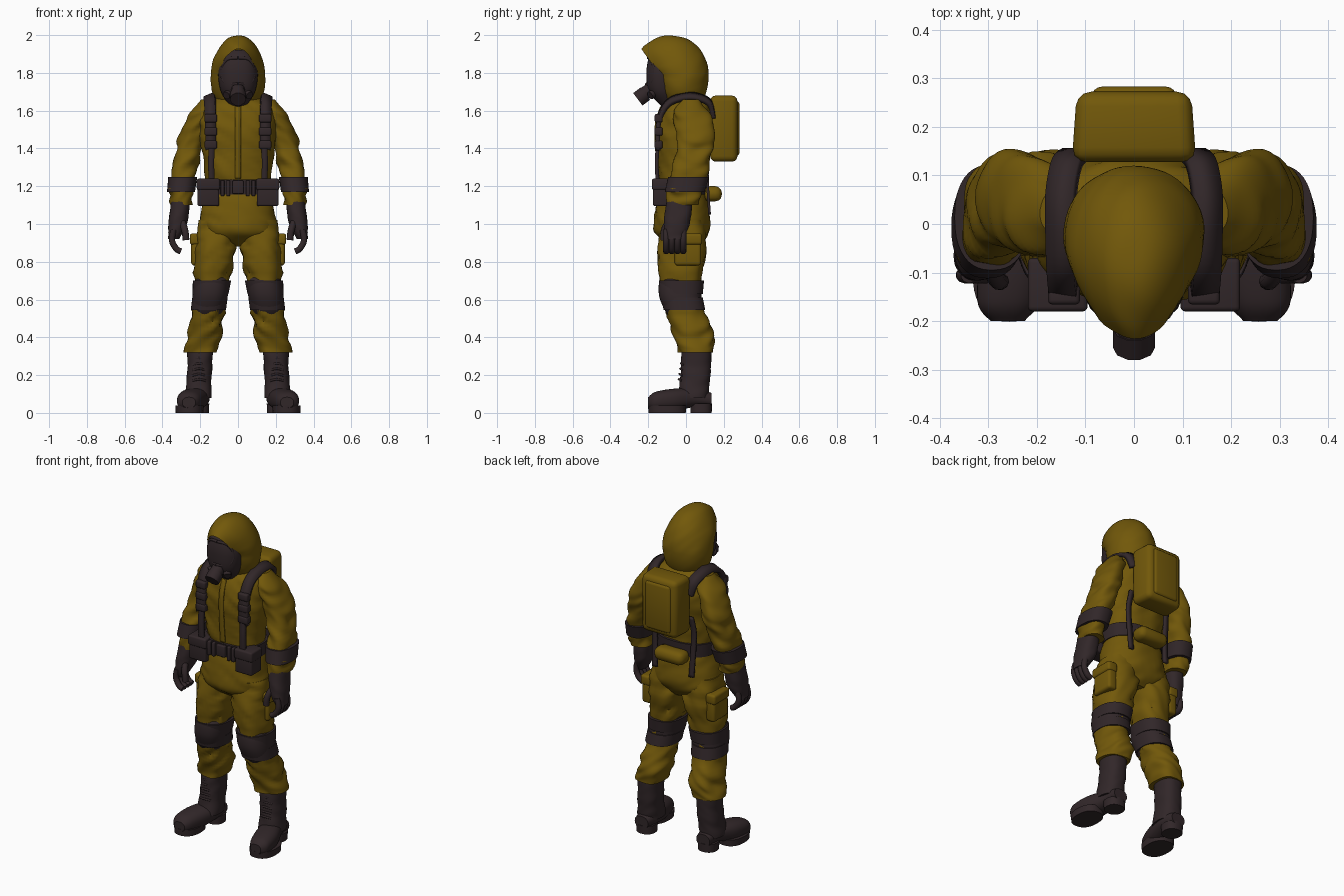
import bpy, bmesh, math
from mathutils import Vector, noise

cube = bpy.data.objects.get("Cube")
if cube:
    bpy.data.objects.remove(cube, do_unlink=True)


def material(name, colour):
    mat = bpy.data.materials.new(name)
    mat.use_nodes = True
    mat.diffuse_color = (*colour, 1)
    mat.node_tree.nodes["Principled BSDF"].inputs["Base Color"].default_value = (*colour, 1)
    return mat


OLIVE = material("olive cloth", (.168, .098, .003))
DARK = material("dark rubber", (.031, .02, .022))


def add_mirror(obj):
    modifier = obj.modifiers.new("Mirror", 'MIRROR')
    modifier.use_mirror_merge = False


def finish(name, bm, mat, mirror):
    """Turn a bmesh into a smooth shaded object, mirrored left to right if wanted."""
    bmesh.ops.recalc_face_normals(bm, faces=bm.faces)
    mesh = bpy.data.meshes.new(name)
    bm.to_mesh(mesh)
    bm.free()
    mesh.materials.append(mat)
    obj = bpy.data.objects.new(name, mesh)
    bpy.context.collection.objects.link(obj)
    bpy.ops.object.select_all(action='DESELECT')
    obj.select_set(True)
    bpy.context.view_layer.objects.active = obj
    bpy.ops.object.shade_smooth_by_angle(angle=math.radians(42))
    if mirror:
        add_mirror(obj)
    return obj


def spline(rows, steps):
    """Smoothly interpolate rows of numbers."""
    out = []
    last = len(rows) - 1
    for i in range(last):
        before, start, end, after = rows[max(i - 1, 0)], rows[i], rows[i + 1], rows[min(i + 2, last)]
        for step in range(steps):
            t = step / steps
            out.append([q + t * (r - p + t * (2 * p - 5 * q + 4 * r - u + t * (3 * (q - r) + u - p))) / 2
                        for p, q, r, u in zip(before, start, end, after)])
    return out + [list(rows[-1])]


def skin(name, loops, mat, mirror=False, fold=0, open_start=False):
    """Bridge closed loops of points, with optional cloth folds."""
    bm = bmesh.new()
    rings = []
    for loop in loops:
        middle = sum(loop, Vector()) / len(loop)
        ring = []
        for point in loop:
            wave = noise.noise(Vector((point.x * 9, point.y * 9, point.z * 22 + point.x * 14)))
            ring.append(bm.verts.new(point + (point - middle).normalized() * wave * fold))
        rings.append(ring)
    for lower, upper in zip(rings, rings[1:]):
        for k in range(len(lower)):
            bm.faces.new((lower[k], lower[k - 1], upper[k - 1], upper[k]))
    if not open_start:
        bm.faces.new(rings[0])
    bm.faces.new(rings[-1])
    return finish(name, bm, mat, mirror)


def loft(name, rows, mat, ratio, along_y=False, steps=9, sides=40, **options):
    """Rounded sections given as level, two centre coordinates and half width."""
    def corner(value):
        return math.copysign(abs(value) ** .85, value)

    loops = []
    for level, x, other, radius in spline(rows, steps):
        loop = []
        for k in range(sides):
            angle = math.tau * k / sides
            px = x + radius * corner(math.cos(angle))
            po = other + radius * ratio * corner(math.sin(angle))
            loop.append(Vector((px, level, po) if along_y else (px, po, level)))
        loops.append(loop)
    return skin(name, loops, mat, **options)


def section(rows, level, grow, shift=0):
    """Section of an existing loft at a level, grown outwards and shifted in depth."""
    _, x, y, radius = min(spline(rows, 20), key=lambda row: abs(row[0] - level))
    return level, x, y + shift, radius + grow


def band(name, rows, top, bottom, ratio, grow=.011, mirror=True):
    """Dark band fitted round an existing loft."""
    loft(name, [section(rows, top, grow), section(rows, bottom, grow)], DARK, ratio, steps=2, mirror=mirror)


def box(name, centre, size, mat, mirror=False, bevel=.01, taper=1):
    """Bevelled box; taper narrows the back."""
    bm = bmesh.new()
    bmesh.ops.create_cube(bm, size=1)
    for v in bm.verts:
        narrow = taper if v.co.y > 0 else 1
        v.co = [c + s * unit for c, s, unit in zip(centre, size, v.co)]
        v.co.x *= narrow
    bmesh.ops.bevel(bm, geom=bm.edges[:], offset=bevel, segments=3, profile=.5, affect='EDGES')
    finish(name, bm, mat, mirror)


def strap(name, points, width, mat, thick=.02, mirror=True, tilt=0):
    """Ribbon, flat across x or tilted down outwards, following a path."""
    bm = bmesh.new()
    pairs = [[bm.verts.new((x + side * width / 2, y, z - side * tilt)) for side in (-1, 1)]
             for x, y, z in spline(points, 6)]
    for start, end in zip(pairs, pairs[1:]):
        bm.faces.new((start[0], start[1], end[1], end[0]))
    obj = finish(name, bm, mat, mirror)
    solid = obj.modifiers.new("Solidify", 'SOLIDIFY')
    solid.thickness, solid.offset = thick, 0


def tube(name, points, radius, mirror=True):
    """Dark round rod along a path."""
    curve = bpy.data.curves.new(name, 'CURVE')
    curve.dimensions, curve.bevel_depth, curve.bevel_resolution = '3D', radius, 3
    curve.use_fill_caps = True
    path = spline(points, 4)
    line = curve.splines.new('POLY')
    line.points.add(len(path) - 1)
    for point, position in zip(line.points, path):
        point.co = (*position, 1)
    curve.materials.append(DARK)
    obj = bpy.data.objects.new(name, curve)
    bpy.context.collection.objects.link(obj)
    if mirror:
        add_mirror(obj)


def hood_loop(angle, start=.7, sides=48):
    """Egg-shaped loop: swells behind the peaked face opening, closes at the back."""
    swell = math.sin(angle)
    back = (math.cos(start) - math.cos(angle)) / (math.cos(start) + 1)
    loop = []
    for k in range(sides):
        turn = math.tau * k / sides
        c = math.cos(turn)
        rim = -.13 - .105 * max(c, 0) ** .9 + .02 * max(-c, 0)
        width = .145 * swell * (1 - .08 * c)
        loop.append(Vector((width * math.sin(turn), rim + (.12 - rim) * back, 1.79 + .21 * swell * c)))
    return loop


# Hood
skin("hood", [hood_loop(.7 + (math.pi - .72) * i / 24) for i in range(25)], OLIVE, fold=.005, open_start=True)

# Mask: face piece, visor frame, snout and cheek valves
loft("mask", [(1.92, 0, -.12, .05), (1.88, 0, -.12, .085), (1.8, 0, -.115, .105), (1.7, 0, -.115, .09),
              (1.62, 0, -.09, .04)], DARK, ratio=.9)
tube("visor_frame", [(0, -.2, 1.88), (.06, -.185, 1.87), (.085, -.165, 1.81), (.07, -.18, 1.75), (0, -.21, 1.74)],
     radius=.008)
tube("snout", [(0, -.16, 1.73), (0, -.22, 1.69)], radius=.038, mirror=False)
tube("filter_cap", [(0, -.215, 1.69), (0, -.255, 1.66)], radius=.043, mirror=False)
tube("cheek_valve", [(.04, -.16, 1.7), (.062, -.19, 1.68)], radius=.022)

# Jacket with its front flap
jacket = [(1.69, 0, 0, .08), (1.63, 0, 0, .175), (1.52, 0, -.01, .207), (1.35, 0, -.02, .185), (1.18, 0, -.02, .165)]
loft("jacket", jacket, OLIVE, ratio=.72, sides=56, fold=.012)
flap = [section(jacket, level, .003) for level in (1.62, 1.54, 1.45, 1.35, 1.24)]
strap("zip_flap", [(x, y - radius * .72, level) for level, x, y, radius in flap], .03, OLIVE, thick=.009, mirror=False)

# Sleeves, arm bands and gloves
sleeve = [(1.66, .155, .03, .03), (1.58, .195, .03, .067), (1.46, .238, .045, .068), (1.35, .272, .04, .066),
          (1.2, .3, 0, .066), (1.1, .3, -.02, .056)]
loft("sleeve", sleeve, OLIVE, ratio=1.45, mirror=True, fold=.022)
band("arm_band", sleeve, 1.25, 1.17, ratio=1.42, grow=.01)
loft("glove", [(1.15, .3, -.03, .05), (1, .32, -.05, .05), (.92, .34, -.06, .032)], DARK, ratio=1.35,
     mirror=True, fold=.008)
for i in range(4):
    y = .03 * i - .105
    tube(f"finger_{i + 1}", [(.34, y, .97), (.35, y, .915), (.328, y, .87), (.302, y, .855)], radius=.017)
tube("thumb", [(.3, -.085, 1.02), (.282, -.115, .97), (.275, -.118, .915)], radius=.018)

# Trousers with cargo pockets
hips = [(1.2, 0, -.02, .165), (1.05, 0, -.02, .197), (.95, 0, -.02, .19), (.88, 0, 0, .09)]
loft("hips", hips, OLIVE, ratio=.73, fold=.01)
leg = [(1.02, .1, -.02, .1), (.85, .12, -.02, .106), (.6, .15, -.02, .083), (.41, .175, .04, .091), (.32, .195, .05, .08)]
loft("trouser_leg", leg, OLIVE, ratio=1.18, mirror=True, fold=.022)
box("cargo_pocket", (.218, .01, .855), (.06, .14, .15), OLIVE, mirror=True, bevel=.016)
box("pocket_flap", (.222, .01, .92), (.066, .15, .06), OLIVE, mirror=True, bevel=.014)

# Knee pads with straps round the back
pad = [(.72, -.016), (.69, .002), (.62, .009), (.55, 0), (.51, -.016)]
loft("knee_pad", [section(leg, level, grow, shift=-.008) for level, grow in pad], DARK, ratio=1.2, mirror=True)
band("upper_knee_strap", leg, .7, .63, ratio=1.18, grow=.01)
band("lower_knee_strap", leg, .61, .545, ratio=1.18, grow=.01)

# Boots with soles and laces
loft("boot_shaft", [(.35, .2, .057, .066), (.2, .203, .05, .066), (.08, .21, .035, .068)], DARK, ratio=1.2,
     mirror=True, fold=.006)
loft("boot_foot", [(-.2, .26, .055, .035), (-.16, .26, .062, .062), (-.06, .24, .07, .073), (.05, .21, .08, .06),
                   (.135, .21, .07, .045)], DARK, ratio=.8, along_y=True, mirror=True)
loft("front_sole", [(0, .257, -.1, .073), (.04, .257, -.1, .075)], DARK, ratio=1.35, steps=1, mirror=True)
loft("heel", [(0, .21, .08, .056), (.05, .21, .08, .058)], DARK, ratio=1, steps=1, mirror=True)
for i in range(6):
    y, z = .004 * i - .038, .028 * i + .17
    tube(f"boot_lace_{i + 1}", [(.172, y + .016, z), (.205, y, z + .008), (.24, y + .016, z)], radius=.006)

# Belt, buckle, pouches and back roll
band("belt", jacket, 1.235, 1.155, ratio=.74, grow=.014, mirror=False)
box("belt_buckle", (0, -.16, 1.195), (.06, .03, .07), DARK, bevel=.006)
for i in range(2):
    box(f"belt_clip_{i + 1}", (.052 + .03 * i, -.155, 1.19), (.02, .035, .085), DARK, mirror=True, bevel=.005)
box("belt_pouch", (.157, -.125, 1.16), (.115, .1, .13), DARK, mirror=True)
box("pouch_flap", (.157, -.125, 1.21), (.123, .11, .06), DARK, mirror=True)
box("back_roll", (0, .14, 1.16), (.2, .1, .08), OLIVE, bevel=.035)

# Harness
strap("shoulder_strap", [(.145, -.148, 1.4), (.145, -.145, 1.54), (.148, -.1, 1.635), (.15, -.02, 1.672),
                         (.15, .06, 1.672), (.138, .125, 1.64), (.118, .145, 1.57)], .056, DARK, thick=.024, tilt=.012)
strap("chest_strap", [(.14, -.15, 1.42), (.142, -.155, 1.32), (.14, -.15, 1.22)], .032, DARK)
for i in range(3):
    box(f"strap_buckle_{i + 1}", (.144, -.145, 1.42 + .07 * i), (.066, .042, .045), DARK, mirror=True)
strap("back_strap", [(.125, .13, 1.42), (.135, .115, 1.32), (.13, .115, 1.2), (.125, .125, 1.05)], .03, DARK, thick=.014)

# Backpack
box("backpack", (0, .2, 1.505), (.256, .145, .35), OLIVE, bevel=.03, taper=.92)
box("backpack_panel", (0, .265, 1.505), (.19, .036, .29), OLIVE, bevel=.016, taper=.85)
